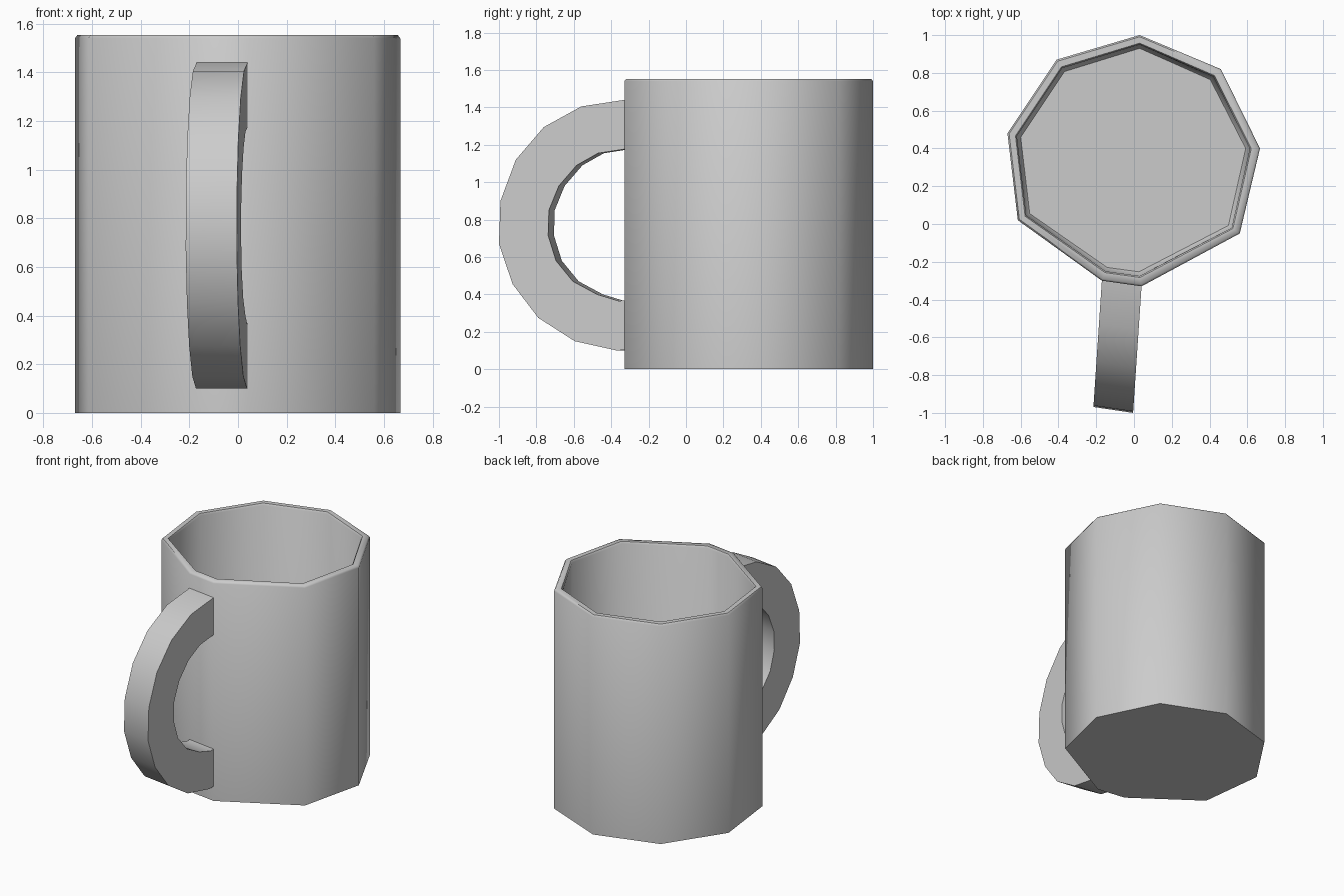
import bpy, bmesh, math
from mathutils import Vector

if "Cube" in bpy.data.objects:
    bpy.data.objects.remove(bpy.data.objects["Cube"])


def finish(bm, name, angle):
    bmesh.ops.recalc_face_normals(bm, faces=bm.faces[:])
    mesh = bpy.data.meshes.new(name)
    bm.to_mesh(mesh)
    bm.free()
    obj = bpy.data.objects.new(name, mesh)
    bpy.context.collection.objects.link(obj)
    bpy.ops.object.select_all(action='DESELECT')
    obj.select_set(True)
    bpy.context.view_layer.objects.active = obj
    bpy.ops.object.shade_smooth_by_angle(angle=math.radians(angle))
    return obj


def bridge(bm, a, b):
    n = len(a)
    for i in range(n):
        j = (i + 1) % n
        bm.faces.new((a[i], a[j], b[j], b[i]))


# Mug body: irregular nine-sided outline, lofted up the outside and down the inside
outline = [Vector(p) for p in (
    (0.03, 1.0), (0.46, 0.82), (0.667, 0.40), (0.56, -0.05), (0.04, -0.33),
    (-0.17, -0.30), (-0.615, 0.02), (-0.67, 0.48), (-0.41, 0.87))]
inner = [Vector(p) for p in (
    (0.03, 0.95), (0.42, 0.78), (0.613, 0.40), (0.517, -0.02), (0.03, -0.275),
    (-0.15, -0.25), (-0.57, 0.045), (-0.62, 0.465), (-0.38, 0.825))]

# (inset fraction from outer to inner outline, height)
levels = [(0, 0), (0, 1.54), (0.18, 1.553), (0.85, 1.553), (1, 1.54),
          (1.05, 0.11), (1.4, 0.08)]
bm = bmesh.new()
rings = []
for t, z in levels:
    rings.append([bm.verts.new((*o.lerp(i, t), z)) for o, i in zip(outline, inner)])
for a, b in zip(rings, rings[1:]):
    bridge(bm, a, b)
bm.faces.new(rings[0])
bm.faces.new(rings[-1])
finish(bm, "mug_body", 55)

# Handle: C-shaped side profile (y, z) swept sideways, slightly turned
outer_arc = [(-0.31, 1.443), (-0.33, 1.44), (-0.56, 1.405), (-0.76, 1.295),
             (-0.91, 1.12), (-0.992, 0.90), (-1.0, 0.67), (-0.927, 0.455),
             (-0.79, 0.275), (-0.595, 0.15), (-0.37, 0.10), (-0.31, 0.105)]
inner_arc = [(-0.31, 1.18), (-0.34, 1.175), (-0.47, 1.155), (-0.585, 1.09),
             (-0.68, 0.98), (-0.733, 0.85), (-0.737, 0.715), (-0.695, 0.58),
             (-0.605, 0.47), (-0.475, 0.40), (-0.36, 0.365), (-0.31, 0.37)]


def section(bm, o, i):
    verts = []
    for (y, z), back in ((o, 0), (o, 1), (i, 1), (i, 0)):
        x = 0.04 + 0.067 * (y + 0.33)
        verts.append(bm.verts.new((x - 0.21 * back, y + 0.031 * back, z)))
    return verts


bm = bmesh.new()
sections = [section(bm, o, i) for o, i in zip(outer_arc, inner_arc)]
for a, b in zip(sections, sections[1:]):
    bridge(bm, a, b)
bm.faces.new(sections[0])
bm.faces.new(sections[-1])
finish(bm, "handle", 35)
